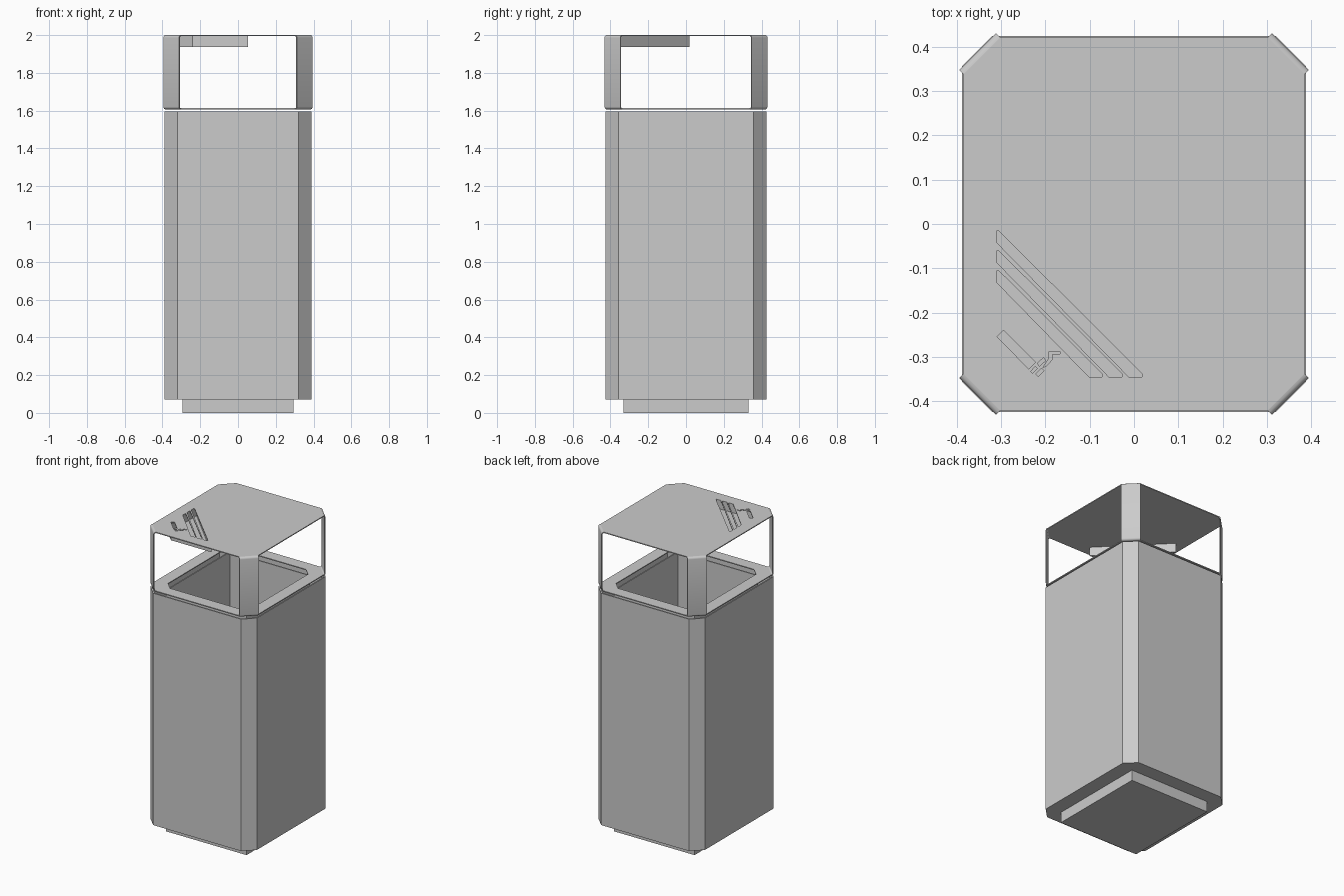
import bpy, bmesh, math
from mathutils import Vector

if "Cube" in bpy.data.objects:
    bpy.data.objects.remove(bpy.data.objects["Cube"])

grey = bpy.data.materials.new("painted steel grey")
grey.diffuse_color = (0.6, 0.6, 0.6, 1)
grey.use_nodes = True
grey.node_tree.nodes["Principled BSDF"].inputs["Base Color"].default_value = grey.diffuse_color


def add(name, mesh):
    mesh.materials.clear()
    mesh.materials.append(grey)
    ob = bpy.data.objects.new(name, mesh)
    bpy.context.collection.objects.link(ob)
    return ob


def octagon(w, d, c):
    """Rectangle with chamfered corners (c = 0 gives a plain rectangle)."""
    if c == 0:
        return [(-w, -d), (w, -d), (w, d), (-w, d)]
    return [(-w + c, -d), (w - c, -d), (w, -d + c), (w, d - c),
            (w - c, d), (-w + c, d), (-w, d - c), (-w, -d + c)]


def bar(x0, y0, x1, y1, width):
    a, b = Vector((x0, y0)), Vector((x1, y1))
    n = (b - a).orthogonal().normalized() * width / 2
    return [a + n, b + n, b - n, a - n]


def plate(name, loops, z0, z1):
    """Extruded flat outline; every loop after the first is a hole."""
    cu = bpy.data.curves.new(name, 'CURVE')
    cu.dimensions = '2D'
    cu.fill_mode = 'BOTH'
    cu.extrude = (z1 - z0) / 2
    for pts in loops:
        s = cu.splines.new('POLY')
        s.points.add(len(pts) - 1)
        for p, q in zip(s.points, pts):
            p.co = (q[0], q[1], 0, 1)
        s.use_cyclic_u = True
        s.use_smooth = False
    tmp = bpy.data.objects.new("tmp", cu)
    bpy.context.collection.objects.link(tmp)
    dg = bpy.context.evaluated_depsgraph_get()
    mesh = bpy.data.meshes.new_from_object(tmp.evaluated_get(dg))
    bpy.data.objects.remove(tmp)
    bm = bmesh.new()
    bm.from_mesh(mesh)
    bmesh.ops.translate(bm, vec=(0, 0, (z0 + z1) / 2), verts=bm.verts)
    bmesh.ops.remove_doubles(bm, verts=bm.verts, dist=1e-5)
    bmesh.ops.recalc_face_normals(bm, faces=bm.faces)
    for f in bm.faces:
        f.smooth = False
    bm.to_mesh(mesh)
    bm.free()
    mesh.name = name
    return add(name, mesh)


# Outer casing with chamfered corners, and its floor
plate("casing", [octagon(0.388, 0.425, 0.068), octagon(0.38, 0.417, 0.065)], 0.07, 1.595)
plate("casing_floor", [octagon(0.382, 0.419, 0.066), octagon(0.293, 0.33, 0)], 0.07, 0.078)

# Inner liner, its bottom stands proud as the foot
plate("liner", [octagon(0.293, 0.33, 0), octagon(0.285, 0.322, 0)], 0.0, 1.59)
plate("liner_floor", [octagon(0.287, 0.324, 0)], 0.0, 0.07)

# Collar around the opening
W, D, C = 0.385, 0.421, 0.083
ZB, T = 1.607, 0.006
plate("collar", [octagon(W, D, C), octagon(0.305, 0.342, 0.05)], ZB, ZB + T)

# Roof with diagonal slots and small openings over the ash tray
slots = []
for k in range(3):
    y, x = -0.016 - 0.045 * k, 0.018 - 0.045 * k
    slots.append([(-0.31, y), (-0.31, y - 0.026), (x - 0.03, -0.345),
                  (x, -0.345), (x, -0.338), (-0.305, y)])
slots.append(bar(-0.302, -0.247, -0.230, -0.320, 0.021))
slots.append(bar(-0.231, -0.335, -0.221, -0.324, 0.006))
slots.append(bar(-0.219, -0.342, -0.206, -0.329, 0.008))
slots.append(bar(-0.216, -0.318, -0.202, -0.305, 0.008))
slots.append([(-0.206, -0.324), (-0.196, -0.319), (-0.184, -0.305), (-0.184, -0.294),
              (-0.167, -0.294), (-0.167, -0.288), (-0.192, -0.288), (-0.192, -0.303)])
plate("roof", [octagon(W, D, C)] + slots, 2 - T, 2)

# Ash tray hanging below the roof in the front left corner
tray = [(-0.313, -0.280), (-0.242, -0.351), (0.052, -0.351), (-0.313, 0.018)]
inner = [(-0.311, -0.279), (-0.241, -0.349), (0.047, -0.349), (-0.311, 0.013)]
plate("ash_tray_wall", [tray, inner], 1.94, 2 - T)
plate("ash_tray_floor", [tray], 1.936, 1.94)

# Four bent corner posts joining collar and roof
R, HALF = 0.014, C * math.sqrt(2) / 2


def bend(radius):
    arc = [(radius * math.sin(a), R - radius * math.cos(a))
           for a in (math.pi / 2 * i / 4 for i in range(5))]
    return [(o, 2 - h) for o, h in arc] + [(o, ZB + h) for o, h in reversed(arc)]


for sx, sy, label in ((-1, -1, "front_left"), (1, -1, "front_right"),
                      (1, 1, "back_right"), (-1, 1, "back_left")):
    n = Vector((sx, sy, 0)).normalized()
    t = Vector((sx, -sy, 0)).normalized() * HALF
    base = Vector((sx * (W - C / 2), sy * (D - C / 2), 0))
    bm = bmesh.new()
    rows = []
    for prof in (bend(R), bend(R - T)):
        for side in (-1, 1):
            rows.append([bm.verts.new(base + n * o + t * side + Vector((0, 0, z)))
                         for o, z in prof])
    o0, o1, i0, i1 = rows
    for a, b in ((o0, o1), (o1, i1), (i1, i0), (i0, o0)):
        for j in range(len(a) - 1):
            bm.faces.new((a[j], a[j + 1], b[j + 1], b[j]))
    for j in (0, -1):
        bm.faces.new((o0[j], o1[j], i1[j], i0[j]))
    bmesh.ops.recalc_face_normals(bm, faces=bm.faces)
    me = bpy.data.meshes.new(label + "_post")
    bm.to_mesh(me)
    bm.free()
    post = add(label + "_post", me)
    bpy.ops.object.select_all(action='DESELECT')
    post.select_set(True)
    bpy.context.view_layer.objects.active = post
    bpy.ops.object.shade_smooth_by_angle(angle=math.radians(35))
